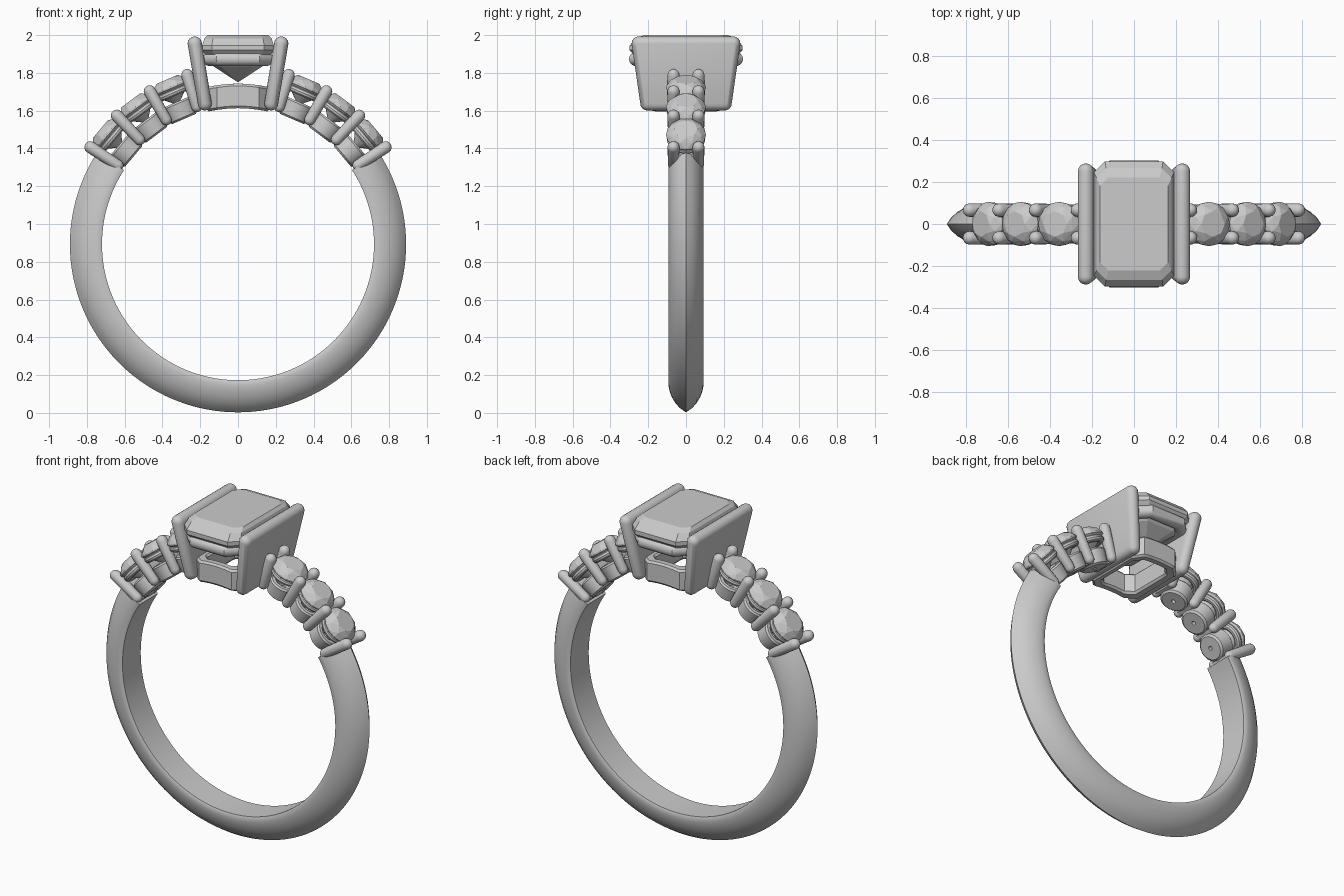
import bpy, bmesh, math
from math import cos, sin, pi, radians
from mathutils import Matrix, Vector

if "Cube" in bpy.data.objects:
    bpy.data.objects.remove(bpy.data.objects["Cube"])

CZ = 0.893          # height of the ring centre
R_IN, R_OUT = 0.72, 0.89


def finish(bm, name, smooth=True, angle=35):
    bmesh.ops.recalc_face_normals(bm, faces=bm.faces[:])
    me = bpy.data.meshes.new(name)
    bm.to_mesh(me)
    bm.free()
    ob = bpy.data.objects.new(name, me)
    bpy.context.collection.objects.link(ob)
    if smooth:
        bpy.ops.object.select_all(action='DESELECT')
        ob.select_set(True)
        bpy.context.view_layer.objects.active = ob
        bpy.ops.object.shade_smooth_by_angle(angle=radians(angle))
    return ob


def hull(name, pts, smooth=False, angle=35):
    bm = bmesh.new()
    for p in pts:
        bm.verts.new(p)
    res = bmesh.ops.convex_hull(bm, input=bm.verts[:])
    junk = {g for g in res["geom_interior"] + res["geom_unused"] if isinstance(g, bmesh.types.BMVert)}
    bmesh.ops.delete(bm, geom=list(junk), context='VERTS')
    return finish(bm, name, smooth, angle)


def ball(c, r, seg=16, rings=8):
    return [Vector(c) + r * Vector((sin(pi * j / rings) * cos(2 * pi * i / seg),
                                    sin(pi * j / rings) * sin(2 * pi * i / seg),
                                    cos(pi * j / rings)))
            for j in range(rings + 1) for i in range(seg if 0 < j < rings else 1)]


def skin(name, loops, closed, caps=False, angle=35):
    """Bridge a list of point loops; each loop is cyclic."""
    bm = bmesh.new()
    vs = [[bm.verts.new(p) for p in lp] for lp in loops]
    n, m = len(vs), len(vs[0])
    for i in range(n if closed else n - 1):
        a, b = vs[i], vs[(i + 1) % n]
        for j in range(m):
            k = (j + 1) % m
            bm.faces.new((a[j], a[k], b[k], b[j]))
    if caps:
        bm.faces.new(vs[0])
        bm.faces.new(vs[-1])
    return finish(bm, name, True, angle)


def lathe(name, prof, mat, seg=32):
    loops = [[mat @ Vector((r * cos(2 * pi * i / seg), r * sin(2 * pi * i / seg), z))
              for r, z in prof] for i in range(seg)]
    return skin(name, loops, True)


def octagon(hx, hy, cut, z):
    q = [(hx, hy - cut), (hx - cut, hy)]
    return [(x, y, z) for x, y in
            q + [(-x, y) for x, y in q[::-1]] + [(-x, -y) for x, y in q] + [(x, -y) for x, y in q[::-1]]]


def radial(a):
    """Frame at the ring centre with local z pointing outward at angle a."""
    c, s = cos(a), sin(a)
    return Matrix(((s, 0, c, 0), (0, 1, 0, 0), (-c, 0, s, CZ), (0, 0, 0, 1)))


# Knife-edged band, open at the top where the stones sit
half = [(R_IN, 0.088), (0.73, 0.092), (0.75, 0.093), (0.78, 0.086), (0.81, 0.075),
        (0.84, 0.057), (0.868, 0.032)]
section = half + [(R_OUT, 0)] + [(r, -y) for r, y in half[::-1]]
start, end, steps = radians(147), radians(393), 96
band = []
for i in range(steps + 1):
    m = radial(start + (end - start) * i / steps)
    band.append([m @ Vector((0, y, r)) for r, y in section])
skin("band", band, False, caps=True)

# Side stones, seats and prongs on both shoulders
R = 0.105
for side in ("right", "left"):
    def ang(deg):
        return radians(deg if side == "right" else 180 - deg)

    for n, deg in enumerate((40, 53.3, 66.7), 1):
        m = radial(ang(deg))

        def ring(k, r, z, off=0):
            return [m @ Vector((r * cos(2 * pi * (i + off) / k), r * sin(2 * pi * (i + off) / k), z))
                    for i in range(k)]
        hull(f"{side}_stone_{n}",
             ring(8, R * 0.58, 0.95) + ring(8, R * 0.84, 0.932, 0.5) + ring(16, R, 0.907)
             + ring(16, R, 0.898) + [m @ Vector((0, 0, 0.80))])
        lathe(f"{side}_stone_rail_{n}",
              [(0.082 + 0.02 * cos(t * pi / 5), 0.872 + 0.02 * sin(t * pi / 5)) for t in range(10)], m)
        lathe(f"{side}_seat_{n}",
              [(0.012, 0.722), (0.068, 0.722), (0.08, 0.732), (0.088, 0.81), (0.08, 0.82),
               (0.062, 0.82), (0.012, 0.775)], m)

    for n, deg in enumerate((33.3, 46.7, 60, 73.3), 1):
        m = radial(ang(deg))
        for y, tag in ((-0.066, "front"), (0.066, "back")):
            hull(f"{side}_{tag}_prong_{n}",
                 [m @ p for p in ball((0, y, 0.76), 0.029) + ball((0, y, 0.935), 0.032)], True, 50)
        hull(f"{side}_prong_bridge_{n}",
             [m @ Vector((x, y, z)) for x in (-0.012, 0.012) for y in (-0.07, 0.07) for z in (0.735, 0.87)])

# Emerald-cut centre stone
hull("centre_stone",
     octagon(0.162, 0.222, 0.04, 2.0) + octagon(0.178, 0.265, 0.045, 1.983)
     + octagon(0.19, 0.298, 0.052, 1.945) + octagon(0.19, 0.298, 0.052, 1.92)
     + octagon(0.13, 0.225, 0.04, 1.835) + [(0, 0.1, 1.75), (0, -0.1, 1.75)])

# Rounded rail under the centre stone
outer = [Vector(p) for p in octagon(0.15, 0.265, 0.05, 1.873)]
tube = []
for i, p in enumerate(outer):
    d1 = (p - outer[i - 1]).normalized()
    d2 = (outer[(i + 1) % 8] - p).normalized()
    t = (d1 + d2).normalized()
    out = Vector((t.y, -t.x, 0)) / t.dot(d1)
    tube.append([p + 0.037 * (out * cos(k * pi / 8) + Vector((0, 0, sin(k * pi / 8)))) for k in range(16)])
skin("centre_stone_rail", tube, True)

# Lower gallery frame, its underside following the finger hole
frame = []
o, n = octagon(0.165, 0.222, 0.055, 0), octagon(0.115, 0.17, 0.04, 0)
for i in range(8):
    for s in range(6):
        f = s / 6
        po = Vector(o[i]).lerp(Vector(o[(i + 1) % 8]), f)
        pi_ = Vector(n[i]).lerp(Vector(n[(i + 1) % 8]), f)
        sec = []
        for u, h in ((0, 0.012), (0.2, 0), (0.8, 0), (1, 0.012), (1, 0.118), (0.8, 0.13), (0.2, 0.13), (0, 0.118)):
            p = po.lerp(pi_, u)
            sec.append((p.x, p.y, CZ + math.sqrt(R_IN ** 2 - p.x ** 2) + h))
        frame.append(sec)
skin("gallery_frame", frame, True)

# Sloping rounded side plates that hold the centre stone
for s, tag in ((1, "right"), (-1, "left")):
    pts = []
    for y in (-1, 1):
        pts += ball((s * 0.229, y * 0.25, 1.955), 0.038) + ball((s * 0.176, y * 0.205, 1.638), 0.037)
    hull(f"{tag}_side_plate", pts, True, 40)
